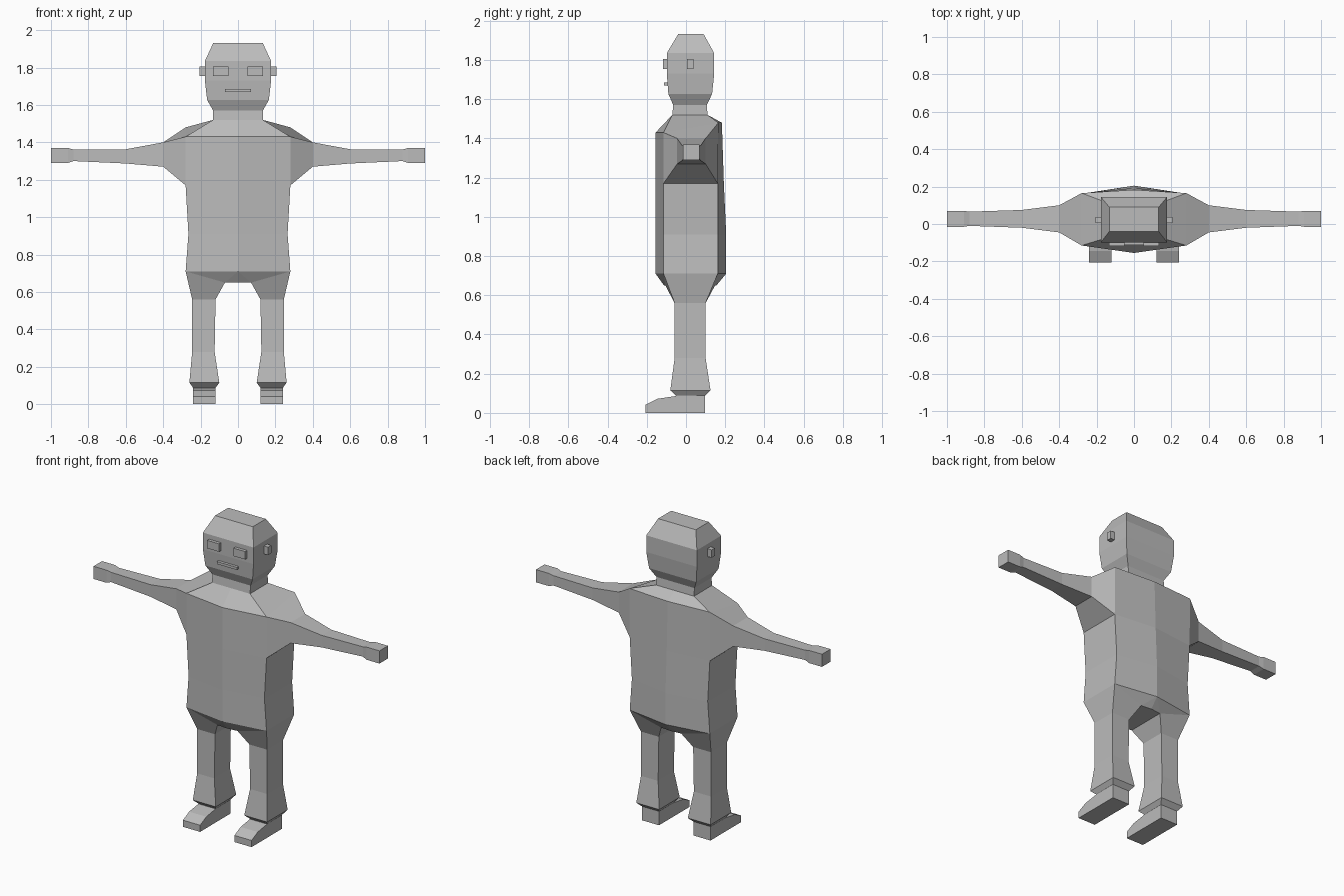
import bpy, bmesh

if "Cube" in bpy.data.objects:
    bpy.data.objects.remove(bpy.data.objects["Cube"])

skin = bpy.data.materials.new("plain grey")
skin.diffuse_color = (0.5, 0.5, 0.5, 1)
skin.use_nodes = True
skin.node_tree.nodes["Principled BSDF"].inputs["Base Color"].default_value = skin.diffuse_color


def finish(name, bm):
    bmesh.ops.remove_doubles(bm, verts=bm.verts, dist=0.0005)
    bmesh.ops.recalc_face_normals(bm, faces=bm.faces)
    me = bpy.data.meshes.new(name)
    bm.to_mesh(me)
    bm.free()
    me.materials.append(skin)
    ob = bpy.data.objects.new(name, me)
    bpy.context.collection.objects.link(ob)
    return ob


def box(name, x0, x1, y0, y1, z0, z1):
    bm = bmesh.new()
    bmesh.ops.create_cube(bm, size=1)
    for v in bm.verts:
        v.co = ((x0 + x1) / 2 + v.co.x * (x1 - x0),
                (y0 + y1) / 2 + v.co.y * (y1 - y0),
                (z0 + z1) / 2 + v.co.z * (z1 - z0))
    return finish(name, bm)


# Half rows from hips to crown:
# half width, centre front y, side front y, side back y, centre back y, front z, back z
ROWS = [
    (0.28, -0.155, -0.115, 0.162, 0.205, 0.71, 0.71),
    (0.265, -0.155, -0.115, 0.162, 0.205, 0.91, 0.91),
    (0.28, -0.155, -0.115, 0.162, 0.193, 1.17, 1.17),
    (0.28, -0.155, -0.115, 0.165, 0.183, 1.43, 1.48),
    (0.133, -0.07, -0.07, 0.11, 0.11, 1.52, 1.52),
    (0.133, -0.065, -0.065, 0.106, 0.106, 1.57, 1.57),
    (0.165, -0.09, -0.09, 0.133, 0.133, 1.627, 1.627),
    (0.177, -0.098, -0.098, 0.144, 0.144, 1.73, 1.73),
    (0.177, -0.098, -0.098, 0.144, 0.144, 1.835, 1.835),
    (0.132, -0.04, -0.04, 0.09, 0.09, 1.932, 1.932),
]
# Arm rings: x, front y, back y, bottom z, top z
ARM = [(0.40, -0.045, 0.10, 1.27, 1.40), (0.60, -0.02, 0.075, 1.287, 1.363),
       (0.88, -0.01, 0.066, 1.30, 1.362), (0.91, -0.015, 0.07, 1.29, 1.37),
       (1.0, -0.015, 0.07, 1.29, 1.37)]
# Leg rings: z, inner x, outer x, front y, back y
LEG = [(0.56, 0.12, 0.245, -0.058, 0.10), (0.28, 0.125, 0.245, -0.058, 0.10),
       (0.115, 0.10, 0.26, -0.08, 0.125), (0.088, 0.12, 0.24, -0.052, 0.098),
       (0.07, 0.122, 0.238, -0.05, 0.096)]

# Body: torso, arms, legs and head as one skin
body = bmesh.new()
for s in (1, -1):
    def V(x, y, z):
        return body.verts.new((s * x, y, z))

    def loft(rings):
        for a, b in zip(rings, rings[1:]):
            for i in range(4):
                j = (i + 1) % 4
                body.faces.new((a[i], a[j], b[j], b[i]))
        body.faces.new(rings[-1])

    rows = [(V(0, cf, zf), V(w, f, zf), V(w, b, zb), V(0, cb, zb))
            for w, cf, f, b, cb, zf, zb in ROWS]
    for k, (a, b) in enumerate(zip(rows, rows[1:])):
        for i in range(3):
            if not (k == 2 and i == 1):     # arm opening
                body.faces.new((a[i], a[i + 1], b[i + 1], b[i]))
    body.faces.new(rows[-1])

    # Arm grows out of the opening
    arm = [(rows[2][1], rows[3][1], rows[3][2], rows[2][2])]
    arm += [(V(x, f, b), V(x, f, t), V(x, k, t), V(x, k, b)) for x, f, k, b, t in ARM]
    loft(arm)

    # Leg, then the hip panels joining it to the torso
    leg = [(V(i, f, z), V(o, f, z), V(o, b, z), V(i, b, z)) for z, i, o, f, b in LEG]
    loft(leg)
    inf, outf, outb, inb = leg[0]
    cf, sf, sb, cb = rows[0]
    midf, midb = V(0, -0.112, 0.65), V(0, 0.155, 0.65)
    crf, crb = V(0.07, -0.105, 0.65), V(0.07, 0.148, 0.65)
    for face in ((sf, outf, inf, crf), (cf, sf, crf), (cf, crf, midf),
                 (sb, outb, inb, crb), (cb, sb, crb), (cb, crb, midb),
                 (sf, sb, outb, outf), (midf, crf, crb, midb), (crf, inf, inb, crb)):
        body.faces.new(face)
finish("body", body)

# Feet: side profile extruded across the width
PROFILE = [(0.098, 0), (0.098, 0.088), (-0.052, 0.086), (-0.145, 0.072),
           (-0.207, 0.042), (-0.207, 0)]
for s, side in ((1, "left"), (-1, "right")):
    bm = bmesh.new()
    a = [bm.verts.new((s * 0.12, y, z)) for y, z in PROFILE]
    b = [bm.verts.new((s * 0.24, y, z)) for y, z in PROFILE]
    bm.faces.new(a)
    bm.faces.new(b)
    for i in range(len(a)):
        j = (i + 1) % len(a)
        bm.faces.new((a[i], a[j], b[j], b[i]))
    finish(side + "_foot", bm)
    # Eyes and ears
    x0, x1 = sorted((s * 0.05, s * 0.133))
    box(side + "_eye", x0, x1, -0.118, -0.09, 1.755, 1.805)
    x0, x1 = sorted((s * 0.165, s * 0.206))
    box(side + "_ear", x0, x1, 0.006, 0.038, 1.755, 1.805)

# Mouth
box("mouth", -0.07, 0.07, -0.112, -0.085, 1.67, 1.686)
